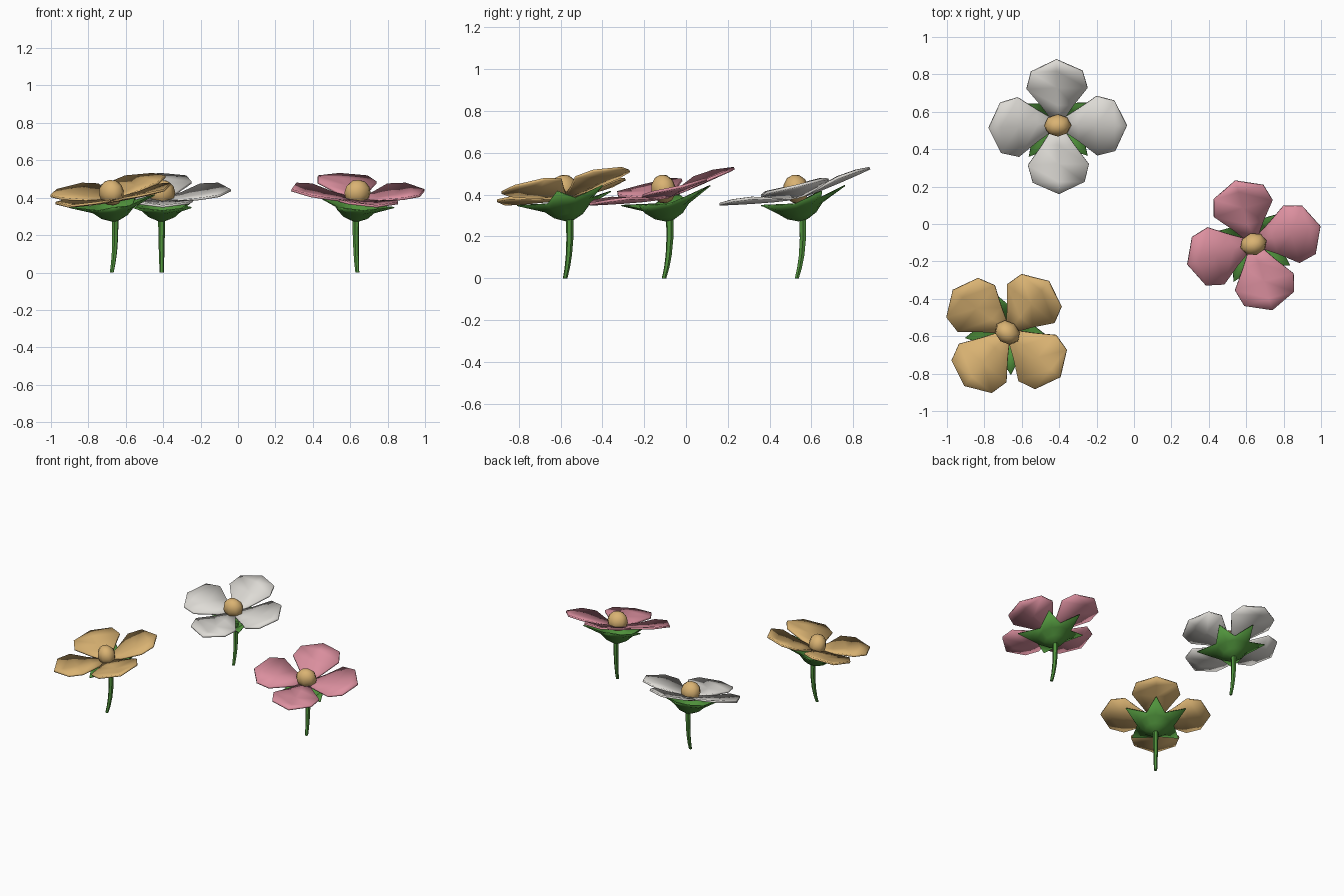
import bpy, bmesh
from math import sin, cos, pi, radians
from mathutils import Matrix, Vector

if "Cube" in bpy.data.objects:
    bpy.data.objects.remove(bpy.data.objects["Cube"])

TILT = radians(13.5)


def material(name, rgb):
    m = bpy.data.materials.new(name)
    m.diffuse_color = (*rgb, 1)
    m.use_nodes = True
    m.node_tree.nodes["Principled BSDF"].inputs["Base Color"].default_value = m.diffuse_color
    return m


green = material("leaf green", (0.08, 0.29, 0.045))
yellow = material("warm yellow", (0.70, 0.45, 0.17))
white = material("petal white", (0.73, 0.71, 0.67))
pink = material("petal pink", (0.72, 0.28, 0.35))


def make(name, bm, mat, matrix, thickness=0, angle=40):
    """Turn a bmesh into a placed, smoothed object."""
    bmesh.ops.recalc_face_normals(bm, faces=bm.faces)
    me = bpy.data.meshes.new(name)
    bm.to_mesh(me)
    bm.free()
    me.materials.append(mat)
    ob = bpy.data.objects.new(name, me)
    bpy.context.collection.objects.link(ob)
    ob.matrix_world = matrix
    if thickness:
        sol = ob.modifiers.new("thickness", "SOLIDIFY")
        sol.thickness = thickness
        sol.offset = 0
    bpy.ops.object.select_all(action='DESELECT')
    ob.select_set(True)
    bpy.context.view_layer.objects.active = ob
    bpy.ops.object.shade_smooth_by_angle(angle=radians(angle))
    return ob


def stem_mesh():
    # tapered hexagonal tube along a bent path: y, z, radius
    path = [(0, 0, .011), (.013, .05, .013), (.023, .11, .015),
            (.029, .19, .017), (.029, .25, .018), (.027, .31, .02)]
    bm = bmesh.new()
    rings = [[bm.verts.new((r * cos(i * pi / 3), y + r * sin(i * pi / 3), z))
              for i in range(6)] for y, z, r in path]
    for a, b in zip(rings, rings[1:]):
        for i in range(6):
            j = (i + 1) % 6
            bm.faces.new((a[i], a[j], b[j], b[i]))
    bm.faces.new(rings[0])
    bm.faces.new(rings[-1])
    return bm


def calyx_mesh():
    # bowl whose rim runs out into five pointed sepals
    tips = [30, 90, 150, 228, 312]
    angles = []
    for i, t in enumerate(tips):
        nxt = tips[(i + 1) % 5] + (360 if i == 4 else 0)
        angles += [t, (t + nxt) / 2]
    bm = bmesh.new()
    rings = []
    for k, (r, z) in enumerate([(.022, 0), (.07, .022), (.11, .06), (0, 0)]):
        ring = []
        for i, a in enumerate(angles):
            if k == 3:
                r, z = (.235, .112) if i % 2 == 0 else (.125, .082)
            a = radians(a)
            ring.append(bm.verts.new((r * cos(a), r * sin(a), z)))
        rings.append(ring)
    for a, b in zip(rings, rings[1:]):
        for i in range(10):
            j = (i + 1) % 10
            bm.faces.new((a[i], a[j], b[j], b[i]))
    bm.faces.new(rings[0])
    return bm


def petal_mesh():
    # cupped blade: distance, half width, middle height, edge height
    rows = [(.01, .022, 0, .004), (.11, .088, .012, .022),
            (.21, .163, .028, .05), (.305, .138, .045, .06)]
    bm = bmesh.new()
    grid = [[bm.verts.new((r, -w, ze)), bm.verts.new((r, 0, zm)),
             bm.verts.new((r, w, ze))] for r, w, zm, ze in rows]
    for a, b in zip(grid, grid[1:]):
        for i in range(2):
            bm.faces.new((a[i], b[i], b[i + 1], a[i + 1]))
    tip = bm.verts.new((.37, 0, .058))
    bm.faces.new((grid[-1][0], tip, grid[-1][1]))
    bm.faces.new((grid[-1][1], tip, grid[-1][2]))
    return bm


def flower(name, x, y, turn, mat):
    base = Matrix.Translation((x, y, 0)) @ Matrix.Rotation(radians(turn), 4, 'Z')
    # the head leans toward local -y on top of the stem
    head = base @ Matrix.Translation((0, .028, .28)) @ Matrix.Rotation(TILT, 4, 'X')
    make(name + "_stem", stem_mesh(), green, base)
    make(name + "_calyx", calyx_mesh(), green, head, .006, 60)
    for i in range(4):
        m = head @ Matrix.Translation((0, 0, .107)) @ Matrix.Rotation(i * pi / 2, 4, 'Z')
        make(f"{name}_petal_{i + 1}", petal_mesh(), mat, m, .013)
    # rounded centre
    bm = bmesh.new()
    bmesh.ops.create_uvsphere(bm, u_segments=8, v_segments=6, radius=1)
    bmesh.ops.scale(bm, vec=Vector((.073, .061, .07)), verts=bm.verts)
    make(name + "_centre", bm, yellow, head @ Matrix.Translation((0, .004, .15)), 0, 60)


flower("white_flower", -.408, .53, 1, white)
flower("pink_flower", .638, -.105, 16, pink)
flower("yellow_flower", -.675, -.578, -39, yellow)
